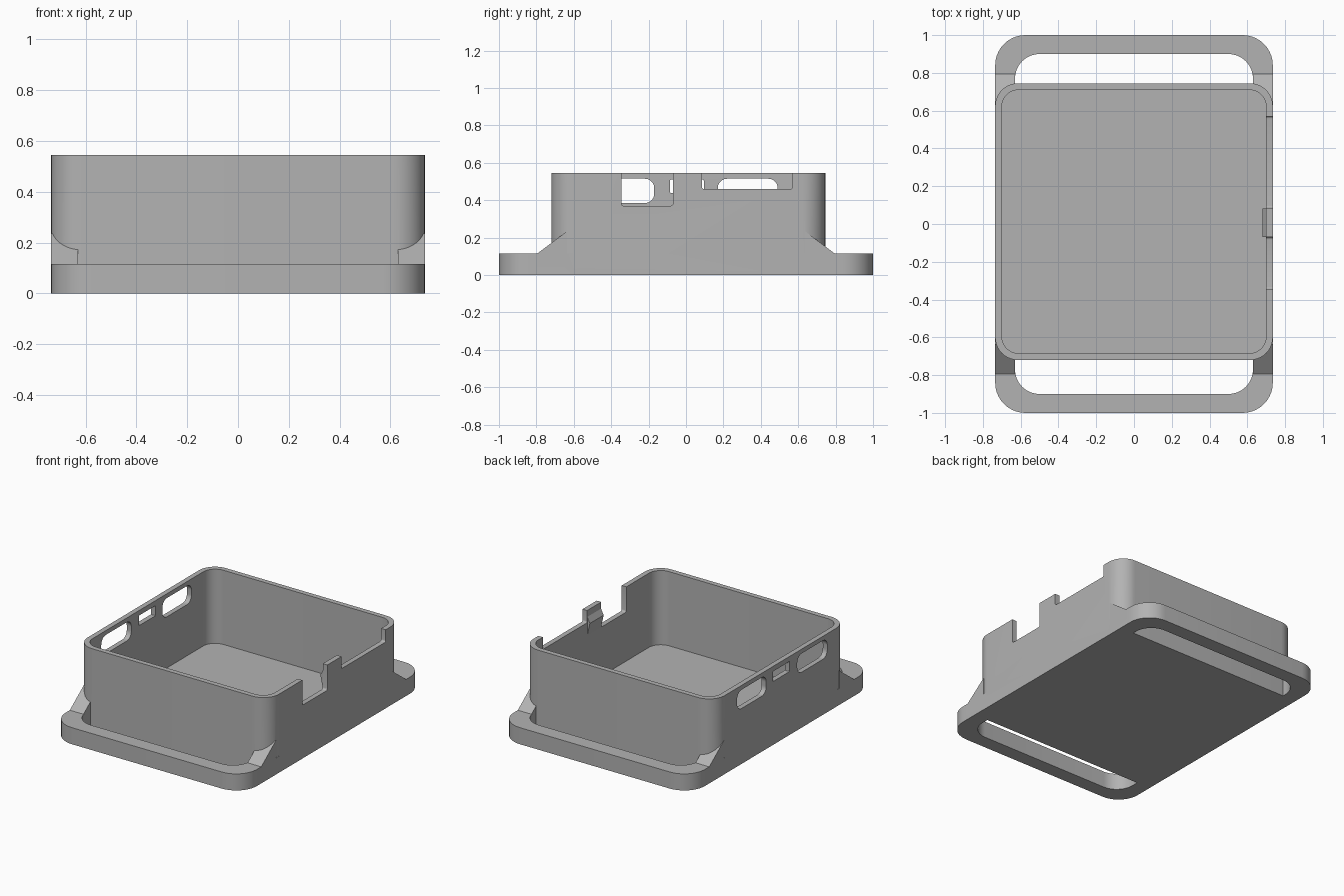
import bpy, bmesh, math

cube = bpy.data.objects.get("Cube")
if cube:
    bpy.data.objects.remove(cube, do_unlink=True)

grey = bpy.data.materials.new("plain grey plastic")
grey.use_nodes = True
color = (0.45, 0.45, 0.45, 1)
grey.diffuse_color = color
grey.node_tree.nodes["Principled BSDF"].inputs["Base Color"].default_value = color


def rounded(u0, u1, v0, v1, r, steps=10):
    """Outline of a rectangle with rounded corners."""
    centres = [(u1 - r, v1 - r), (u0 + r, v1 - r), (u0 + r, v0 + r), (u1 - r, v0 + r)]
    points = []
    for i, (cu, cv) in enumerate(centres):
        for k in range(steps + 1):
            a = math.radians(90) * (i + k / steps)
            points.append((cu + r * math.cos(a), cv + r * math.sin(a)))
    return points


def prism(name, outline, lo, hi, axis="z", rim=0):
    """Extrude an outline along z, or a (y, z) outline along x."""
    place = (lambda u, v, w: (u, v, w)) if axis == "z" else (lambda u, v, w: (w, u, v))
    bm = bmesh.new()
    low = [bm.verts.new(place(u, v, lo)) for u, v in outline]
    high = [bm.verts.new(place(u, v, hi)) for u, v in outline]
    bm.faces.new(low)
    top = bm.faces.new(high)
    n = len(outline)
    for i in range(n):
        j = (i + 1) % n
        bm.faces.new((low[i], low[j], high[j], high[i]))
    if rim:
        bmesh.ops.bevel(bm, geom=list(top.edges), offset=rim, segments=3,
                        profile=0.5, affect="EDGES")
    bmesh.ops.recalc_face_normals(bm, faces=bm.faces)
    mesh = bpy.data.meshes.new(name)
    bm.to_mesh(mesh)
    bm.free()
    mesh.materials.append(grey)
    obj = bpy.data.objects.new(name, mesh)
    bpy.context.collection.objects.link(obj)
    return obj


def combine(body, tool, operation):
    mod = body.modifiers.new(operation, "BOOLEAN")
    mod.operation, mod.solver, mod.object = operation, "EXACT", tool
    bpy.context.view_layer.objects.active = body
    bpy.ops.object.modifier_apply(modifier=mod.name)
    bpy.data.objects.remove(tool, do_unlink=True)


# Base plate with a strap opening at each end
case = prism("open_case", rounded(-.735, .735, -1, 1, .16), 0, .115)
for y0, y1 in ((-.9, -.5), (.5, .9)):
    combine(case, prism("strap_opening", rounded(-.63, .63, y0, y1, .13), -.1, .3), "DIFFERENCE")

# Box walls with a softened rim
combine(case, prism("box", rounded(-.735, .735, -.72, .745, .12), 0, .545, rim=.012), "UNION")

# Sloped gussets joining the box corners to the strap bars
for side in (-1, 1):
    for end in (-1, 1):
        profile = [(end * y, z) for y, z in ((.795, .05), (.795, .115), (.635, .235), (.635, .05))]
        x0, x1 = sorted((side * .63, side * .735))
        combine(case, prism("gusset", profile, x0, x1, "x"), "UNION")

# Interior cavity
combine(case, prism("cavity", rounded(-.7, .7, -.685, .71, .09), .03, 1), "DIFFERENCE")

# Port openings in one long wall: y range, z range, corner radius
ports = [(-.5, -.17, .385, .515, .05), (-.085, .095, .44, .51, .004), (.17, .49, .385, .515, .05)]
for *box, r in ports:
    combine(case, prism("port", rounded(*box, r), -.9, -.6, "x"), "DIFFERENCE")

# Open notches in the other long wall, leaving a tab between them
for y0, y1, z in ((-.345, -.07, .37), (.085, .57, .46)):
    combine(case, prism("notch", rounded(y0, y1, z, .8, .012, 4), .6, .9, "x"), "DIFFERENCE")

# Snap catch on the inside of the tab
catch = prism("snap_catch", [(.71, .37), (.70, .37), (.68, .46), (.70, .5), (.71, .5)], 0, 1)
for v in catch.data.vertices:
    x, z, t = v.co
    v.co = (x, -.068 + .151 * t, z)
bm = bmesh.new()
bm.from_mesh(catch.data)
bmesh.ops.recalc_face_normals(bm, faces=bm.faces)
bm.to_mesh(catch.data)
bm.free()

# Smooth curved corners, crisp edges
bpy.ops.object.select_all(action="DESELECT")
case.select_set(True)
bpy.context.view_layer.objects.active = case
bpy.ops.object.shade_smooth_by_angle(angle=math.radians(30))
